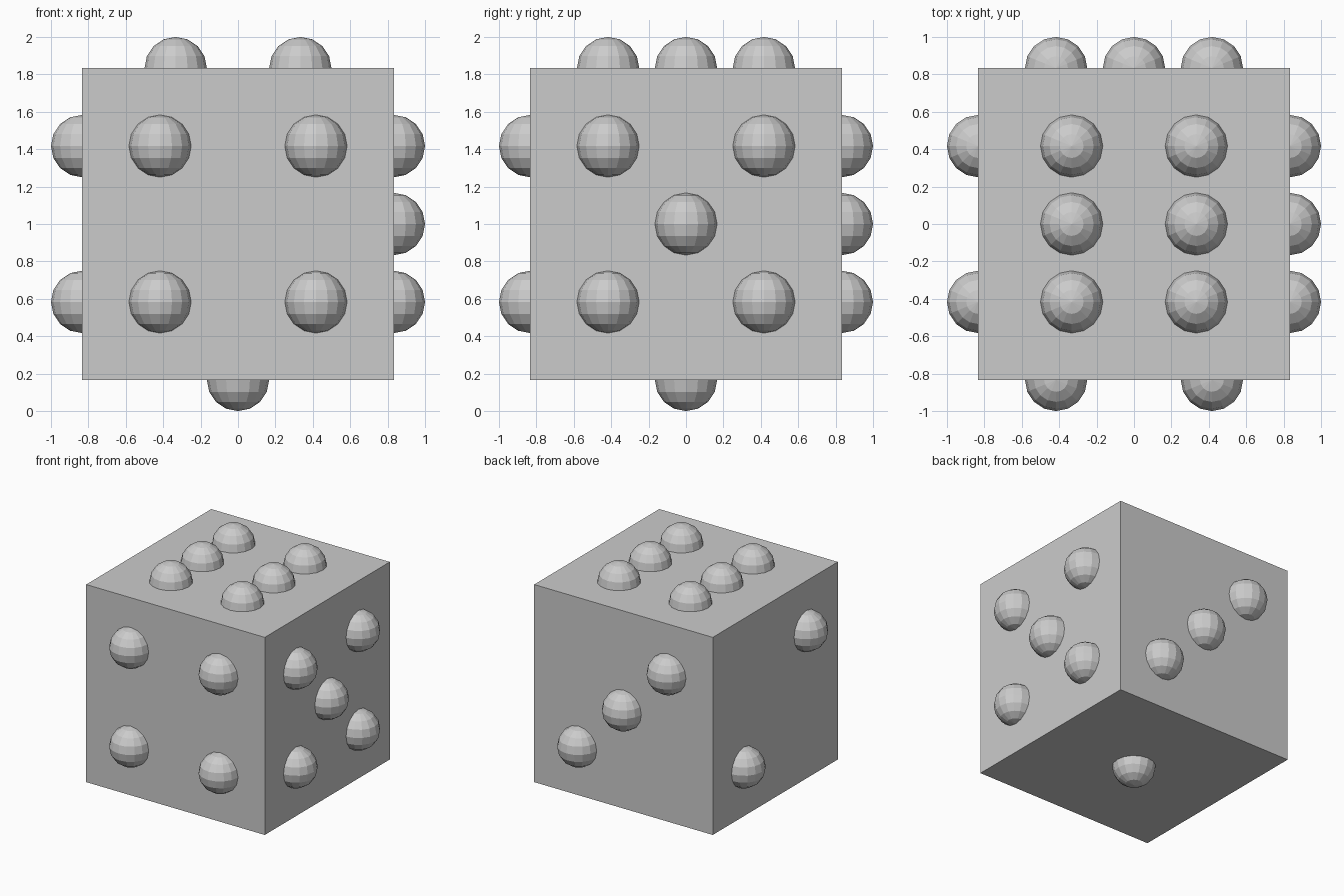
import bpy
import bmesh
from mathutils import Matrix, Vector

if "Cube" in bpy.data.objects:
    bpy.data.objects.remove(bpy.data.objects["Cube"])

H = 0.8333      # half edge of the cube
R = 0.1667      # pip radius
D = 0.4167      # pip spacing from face centre
E = 0.3333      # column offset on the six face
C = Vector((0, 0, 1))

grey = bpy.data.materials.new("light grey")
grey.diffuse_color = (0.6, 0.6, 0.6, 1)
grey.use_nodes = True
grey.node_tree.nodes["Principled BSDF"].inputs["Base Color"].default_value = grey.diffuse_color


def finish(name, bm):
    mesh = bpy.data.meshes.new(name)
    bm.to_mesh(mesh)
    bm.free()
    mesh.materials.append(grey)
    obj = bpy.data.objects.new(name, mesh)
    bpy.context.collection.objects.link(obj)


# body cube with sharp edges
bm = bmesh.new()
bmesh.ops.create_cube(bm, size=2 * H, matrix=Matrix.Translation(C))
finish("cube_body", bm)

# pip centres on each face, relative to the cube centre
pips = {
    "bottom_one": [(0, 0, -H)],
    "left_two": [(-H, -D, D), (-H, D, -D)],
    "back_three": [(-D, H, D), (0, H, 0), (D, H, -D)],
    "front_four": [(x, -H, z) for x in (-D, D) for z in (-D, D)],
    "right_five": [(H, y, z) for y in (-D, D) for z in (-D, D)] + [(H, 0, 0)],
    "top_six": [(x, y, H) for x in (-E, E) for y in (-D, 0, D)],
}

# raised low-poly pips, half sunk into the cube
for face, centres in pips.items():
    bm = bmesh.new()
    for p in centres:
        bmesh.ops.create_uvsphere(bm, u_segments=16, v_segments=8, radius=R,
                                  matrix=Matrix.Translation(C + Vector(p)))
    finish(face + "_pips", bm)
